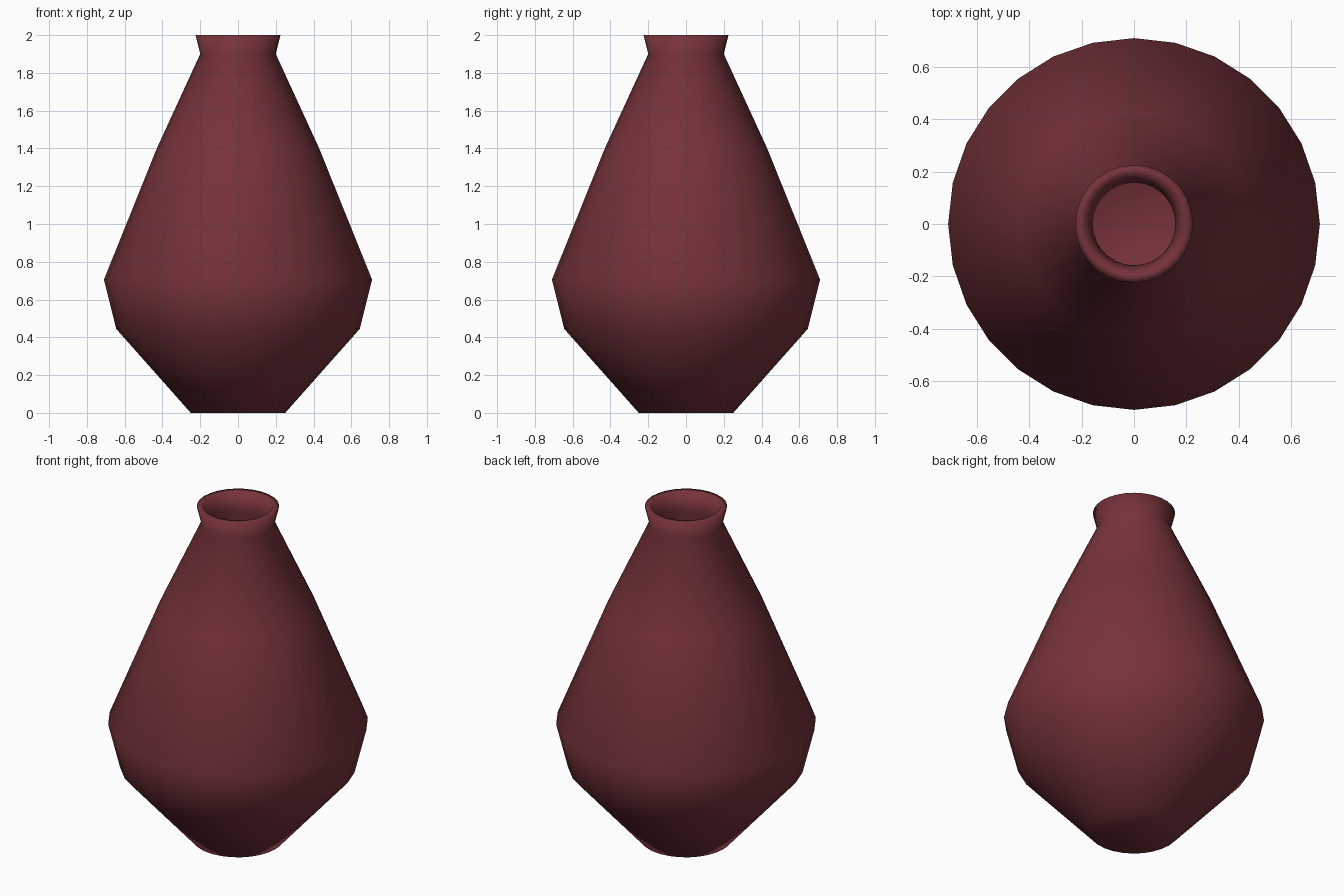
import bpy
import bmesh
from math import cos, sin, tau

cube = bpy.data.objects.get("Cube")
if cube:
    bpy.data.objects.remove(cube, do_unlink=True)

SIDES = 28

# Glaze colour
glaze = bpy.data.materials.new("dark_red_glaze")
glaze.use_nodes = True
colour = (0.18, 0.033, 0.042, 1.0)
glaze.diffuse_color = colour
glaze.node_tree.nodes["Principled BSDF"].inputs["Base Color"].default_value = colour

# Radius and height pairs: up the outside, over the lip, down the inside
outside = [(0.25, 0), (0.645, 0.445), (0.71, 0.705), (0.43, 1.4), (0.2, 1.9), (0.225, 2)]
inside = [(0.188, 2), (0.158, 1.9), (0.39, 1.385), (0.667, 0.7), (0.61, 0.465), (0.23, 0.04)]


def lathe(name, profile):
    """Turn a profile about z and close both ends with flat discs."""
    bm = bmesh.new()
    rings = []
    for radius, height in profile:
        rings.append([bm.verts.new((radius * cos(tau * i / SIDES),
                                    radius * sin(tau * i / SIDES), height))
                      for i in range(SIDES)])
    for low, high in zip(rings, rings[1:]):
        for i in range(SIDES):
            j = (i + 1) % SIDES
            bm.faces.new((low[i], low[j], high[j], high[i]))
    bm.faces.new(reversed(rings[0]))
    bm.faces.new(rings[-1])
    for face in bm.faces:
        face.smooth = True
    mesh = bpy.data.meshes.new(name)
    bm.to_mesh(mesh)
    bm.free()
    mesh.materials.append(glaze)
    obj = bpy.data.objects.new(name, mesh)
    bpy.context.collection.objects.link(obj)
    return obj


# Hollow vase with a flared lip
lathe("vase", outside + inside)
